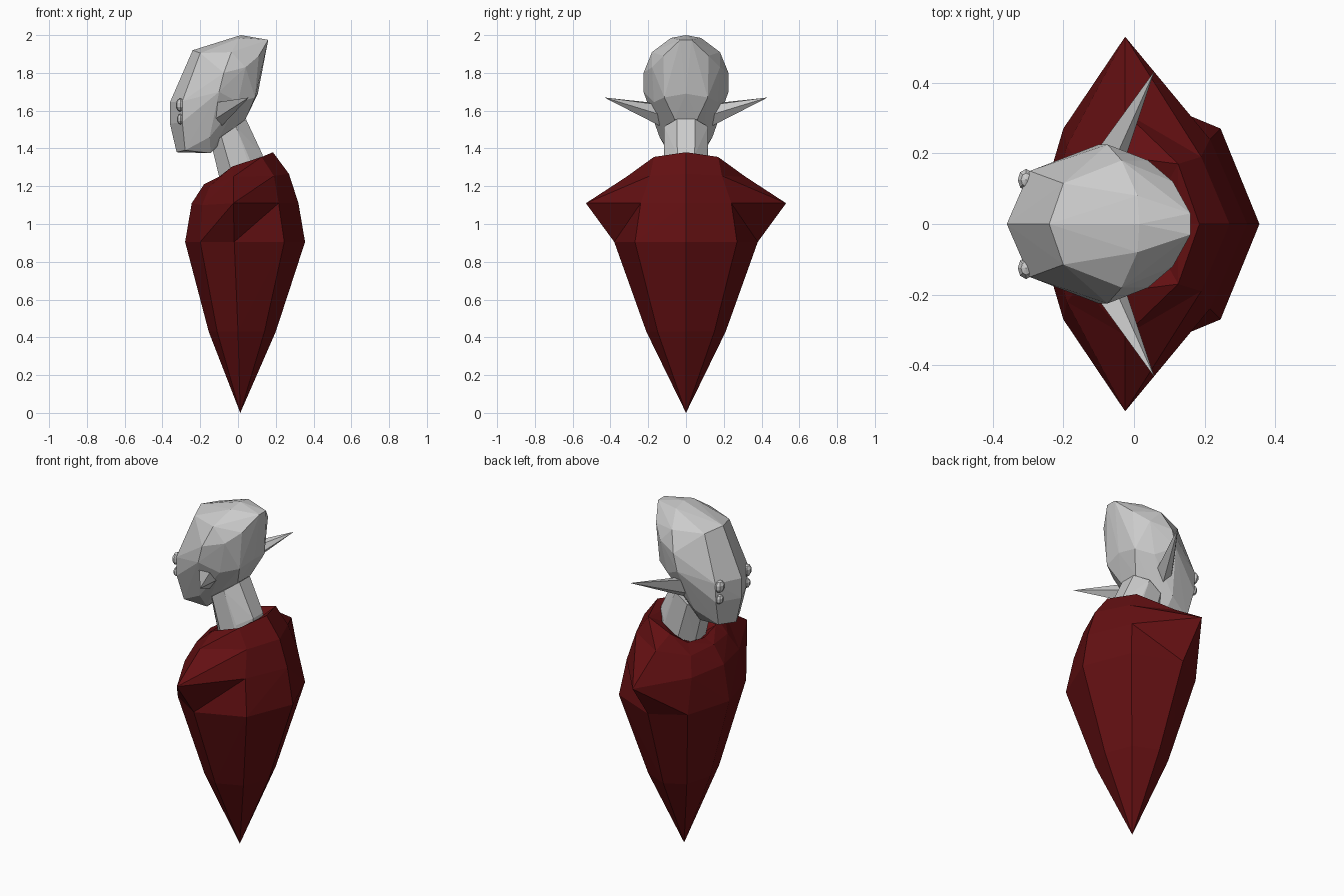
import bpy, bmesh, math
from mathutils import Vector

if "Cube" in bpy.data.objects:
    bpy.data.objects.remove(bpy.data.objects["Cube"])


def material(name, rgb):
    m = bpy.data.materials.new(name)
    m.diffuse_color = (*rgb, 1)
    m.use_nodes = True
    m.node_tree.nodes["Principled BSDF"].inputs["Base Color"].default_value = m.diffuse_color
    return m


GREY = material("pale grey skin", (0.60, 0.60, 0.60))
RED = material("dark red robe", (0.125, 0.005, 0.006))


def finish(name, bm, mat):
    bmesh.ops.recalc_face_normals(bm, faces=bm.faces)
    me = bpy.data.meshes.new(name)
    bm.to_mesh(me)
    bm.free()
    me.materials.append(mat)
    ob = bpy.data.objects.new(name, me)
    bpy.context.collection.objects.link(ob)
    return ob


def hull(name, points, mat, mirrored=False):
    """Faceted solid around points; mirrored adds the other half in y."""
    pts = {tuple(p) for p in points}
    if mirrored:
        pts |= {(x, -y, z) for x, y, z in pts if y}
    bm = bmesh.new()
    for p in sorted(pts):
        bm.verts.new(p)
    res = bmesh.ops.convex_hull(bm, input=bm.verts)
    junk = [v for v in res["geom_interior"] if isinstance(v, bmesh.types.BMVert)]
    if junk:
        bmesh.ops.delete(bm, geom=list(set(junk)), context='VERTS')
    return finish(name, bm, mat)


# Robe: half rings from back (+x) to front (-x), lofted and mirrored
rings = [
    [(.20, 0, .43), (.14, .15, .43), (0, .21, .43), (-.11, .15, .43), (-.155, 0, .43)],
    [(.355, 0, .905), (.245, .27, .905), (-.02, .38, .905), (-.20, .27, .905), (-.28, 0, .905)],
    [(.32, 0, 1.11), (.215, .24, 1.11), (-.025, .53, 1.11), (-.19, .22, 1.10), (-.245, 0, 1.11)],
    [(.27, 0, 1.265), (.19, .19, 1.255), (-.025, .315, 1.25), (-.15, .17, 1.20), (-.18, 0, 1.21)],
    [(.185, 0, 1.38), (.125, .17, 1.355), (-.03, .19, 1.305), (-.10, .13, 1.25), (-.12, 0, 1.235)],
]
# collar lining turned down to the neck
rings.append([(.03 + (x - .03) * .6, y * .6, z - .04) for x, y, z in rings[-1]])

bm = bmesh.new()
tip = bm.verts.new((.012, 0, 0))
loops = [[bm.verts.new(p) for p in r] for r in rings]
for i in range(4):
    bm.faces.new((tip, loops[0][i], loops[0][i + 1]))
    for lo, up in zip(loops, loops[1:]):
        bm.faces.new((lo[i], lo[i + 1], up[i]))
        bm.faces.new((lo[i + 1], up[i + 1], up[i]))
half = list(bm.verts) + list(bm.edges) + list(bm.faces)
copy = bmesh.ops.duplicate(bm, geom=half)["geom"]
for v in copy:
    if isinstance(v, bmesh.types.BMVert):
        v.co.y *= -1
bmesh.ops.remove_doubles(bm, verts=bm.verts, dist=.0005)
finish("robe", bm, RED)

# Neck: eight-sided, leaning forward up into the head
neck = []
for cx, cz, rx, ry, tilt in ((.02, 1.27, .12, .125, .5), (.02, 1.31, .12, .12, .5),
                             (-.05, 1.49, .10, .125, .7)):
    for k in range(8):
        a = math.radians(22.5 + 45 * k)
        dx = rx * math.cos(a)
        neck.append((cx + dx, ry * math.sin(a), cz + dx * tilt))
hull("neck", neck, GREY)

# Head: tall faceted skull with a flat back and narrow jaw
hull("head", [
    (-.36, 0, 1.53), (-.36, 0, 1.645), (-.24, 0, 1.92), (.015, 0, 2.0),
    (.16, .03, 1.975), (.01, .08, 1.985), (-.20, .115, 1.905), (-.035, .18, 1.91),
    (.11, .12, 1.89), (.04, .18, 1.83), (-.075, .225, 1.80), (-.10, .225, 1.70),
    (.105, 0, 1.69), (.09, .115, 1.67), (.04, .06, 1.555), (0, .17, 1.645),
    (-.295, .15, 1.65), (-.295, .145, 1.54), (-.14, .165, 1.56), (-.15, .14, 1.46),
    (-.325, 0, 1.38), (-.28, .10, 1.39), (-.145, .08, 1.375)], GREY, True)

for side, label in ((1, "left"), (-1, "right")):
    # Pointed ear swept backwards
    hull("ear_" + label, [(x, y * side, z) for x, y, z in (
        (-.14, .16, 1.64), (-.13, .15, 1.55), (-.085, .14, 1.52),
        (-.04, .14, 1.58), (-.06, .17, 1.635), (.058, .433, 1.67))], GREY)
    # Upper and lower eyelids
    for part, z, r in (("upper", 1.63, .036), ("lower", 1.555, .028)):
        bm = bmesh.new()
        bmesh.ops.create_uvsphere(bm, u_segments=8, v_segments=5, radius=r)
        for v in bm.verts:
            v.co = Vector((v.co.x * .7 - .305, v.co.y * .9 + side * .125, v.co.z + z))
        finish(part + "_eyelid_" + label, bm, GREY)
